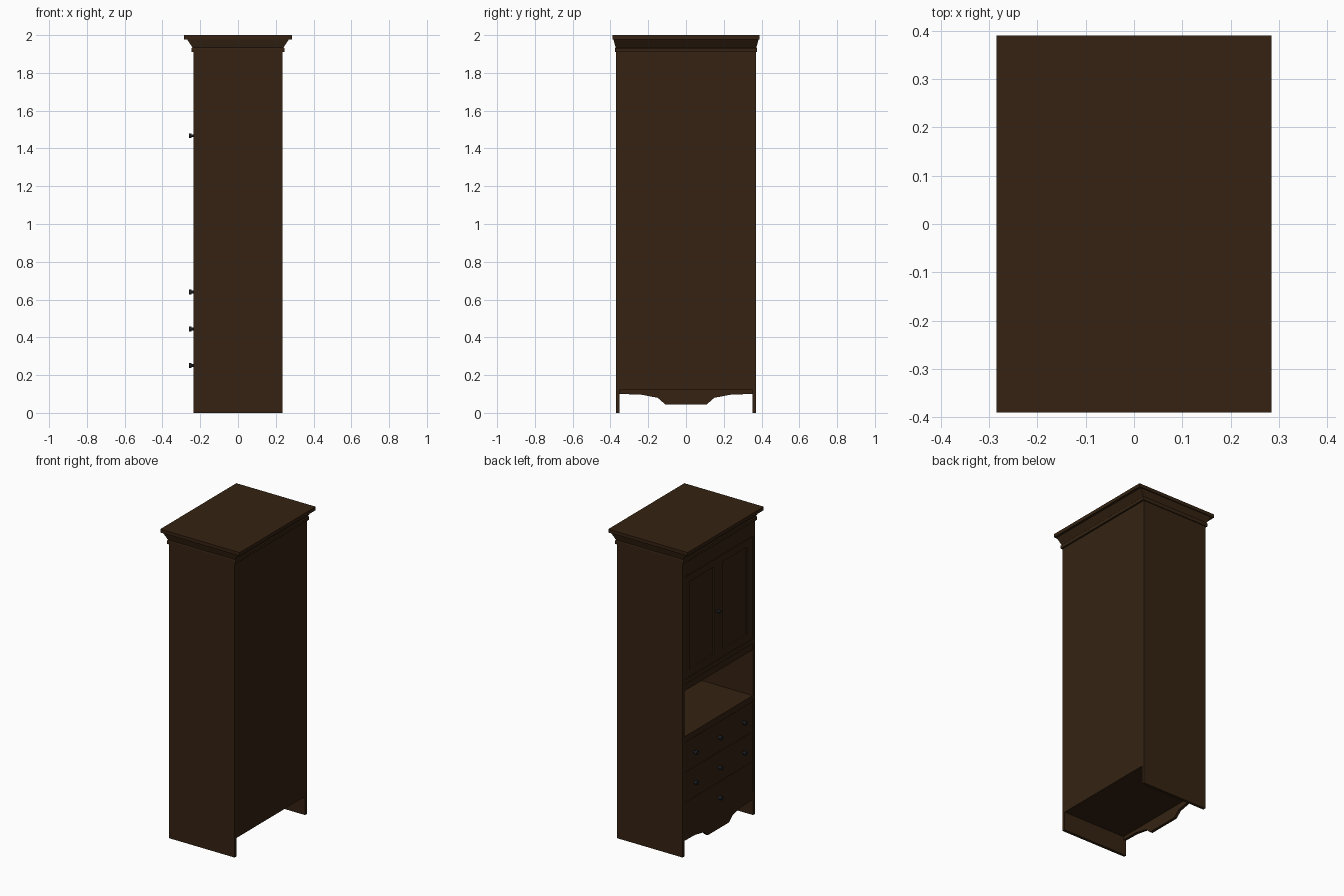
import bpy, bmesh, math
from mathutils import Matrix

if "Cube" in bpy.data.objects:
    bpy.data.objects.remove(bpy.data.objects["Cube"])


def material(name, col):
    m = bpy.data.materials.new(name)
    m.diffuse_color = (*col, 1)
    m.use_nodes = True
    m.node_tree.nodes["Principled BSDF"].inputs["Base Color"].default_value = m.diffuse_color
    return m


WOOD = material("dark_wood", (0.035, 0.0165, 0.006))
IRON = material("knob_metal", (0.012, 0.014, 0.017))


def finish(name, bm, mat=WOOD):
    bmesh.ops.recalc_face_normals(bm, faces=bm.faces)
    me = bpy.data.meshes.new(name)
    bm.to_mesh(me)
    bm.free()
    me.materials.append(mat)
    ob = bpy.data.objects.new(name, me)
    bpy.context.collection.objects.link(ob)
    return ob


def box(name, x0, x1, y0, y1, z0, z1):
    bm = bmesh.new()
    bmesh.ops.create_cube(bm, size=1)
    for v in bm.verts:
        v.co = (x1 if v.co.x > 0 else x0, y1 if v.co.y > 0 else y0, z1 if v.co.z > 0 else z0)
    return finish(name, bm)


def knob(name, y, z, r):
    bm = bmesh.new()
    for rad, x0, x1 in ((r * 0.6, -0.25, -0.225), (r, -0.26, -0.246)):
        mat = Matrix.Translation(((x0 + x1) / 2, y, z)) @ Matrix.Rotation(math.pi / 2, 4, 'Y')
        bmesh.ops.create_cone(bm, cap_ends=True, segments=16, radius1=rad, radius2=rad,
                              depth=x1 - x0, matrix=mat)
    return finish(name, bm, IRON)


F, B, Y, T = -0.235, 0.235, 0.37, 0.018   # front, back, half width, board thickness
IN = Y - T

# Carcass
for s, n in ((1, "left"), (-1, "right")):
    a, b = sorted((s * IN, s * Y))
    box(n + "_side", F, B, a, b, 0, 1.93)
box("back_panel", B - 0.012, B, -IN, IN, 0.12, 1.93)
box("bottom_board", F + 0.005, B - 0.012, -IN, IN, 0.12, 0.138)
box("niche_floor", F + 0.002, B - 0.012, -IN, IN, 0.757, 0.775)
box("niche_ceiling", F + 0.004, B - 0.012, -IN, IN, 1.07, 1.13)
box("niche_moulding", F - 0.001, F + 0.02, -IN, IN, 1.115, 1.145)
box("top_fascia", F + 0.002, F + 0.022, -IN, IN, 1.81, 1.93)

# Drawers
for i, z in enumerate((0.25, 0.445, 0.64)):
    box(f"drawer_{i + 1}", F + 0.002, F + 0.022, -IN + 0.002, IN - 0.002, z - 0.096, z + 0.096)
    for y in ((0,) if i == 0 else (-0.25, 0, 0.25)):
        knob("drawer_knob", y, z, 0.0135)
box("drawer_rail", F + 0.004, F + 0.022, -IN, IN, 0.13, 0.76)

# Doors with recessed panels
for s, n in ((1, "left"), (-1, "right")):
    def part(name, x0, x1, y0, y1, z0, z1):
        a, b = sorted((s * y0, s * y1))
        box(f"{n}_door_{name}", x0, x1, a, b, z0, z1)
    x0, x1 = F + 0.002, F + 0.022
    part("inner_stile", x0, x1, 0.002, 0.048, 1.147, 1.808)
    part("outer_stile", x0, x1, 0.295, IN - 0.002, 1.147, 1.808)
    part("top_rail", x0, x1, 0.048, 0.295, 1.762, 1.808)
    part("bottom_rail", x0, x1, 0.048, 0.295, 1.147, 1.195)
    part("panel", F + 0.012, x1, 0.048, 0.295, 1.195, 1.762)
knob("door_knob", 0.02, 1.467, 0.011)

# Shaped front skirt
half = [(0.11, 0.045), (0.15, 0.08), (0.24, 0.097), (IN, 0.1), (IN, 0.154)]
outline = half + [(-y, z) for y, z in reversed(half)]
bm = bmesh.new()
face = bm.faces.new([bm.verts.new((F + 0.002, y, z)) for y, z in outline])
ext = bmesh.ops.extrude_face_region(bm, geom=[face])
for v in ext["geom"]:
    if isinstance(v, bmesh.types.BMVert):
        v.co.x += 0.018
finish("front_skirt", bm)

# Cornice built from stacked rectangular rings
rings = [(1.91, 0.246, 0.376), (1.93, 0.246, 0.376), (1.935, 0.241, 0.373),
         (1.978, 0.27, 0.384), (1.978, 0.285, 0.39), (2.0, 0.285, 0.39)]
bm = bmesh.new()
loops = [[bm.verts.new((sx * hx, sy * hy, z)) for sx, sy in ((-1, -1), (1, -1), (1, 1), (-1, 1))]
         for z, hx, hy in rings]
for a, b in zip(loops, loops[1:]):
    for i in range(4):
        j = (i + 1) % 4
        bm.faces.new((a[i], a[j], b[j], b[i]))
bm.faces.new(loops[0][::-1])
bm.faces.new(loops[-1])
finish("cornice", bm)
